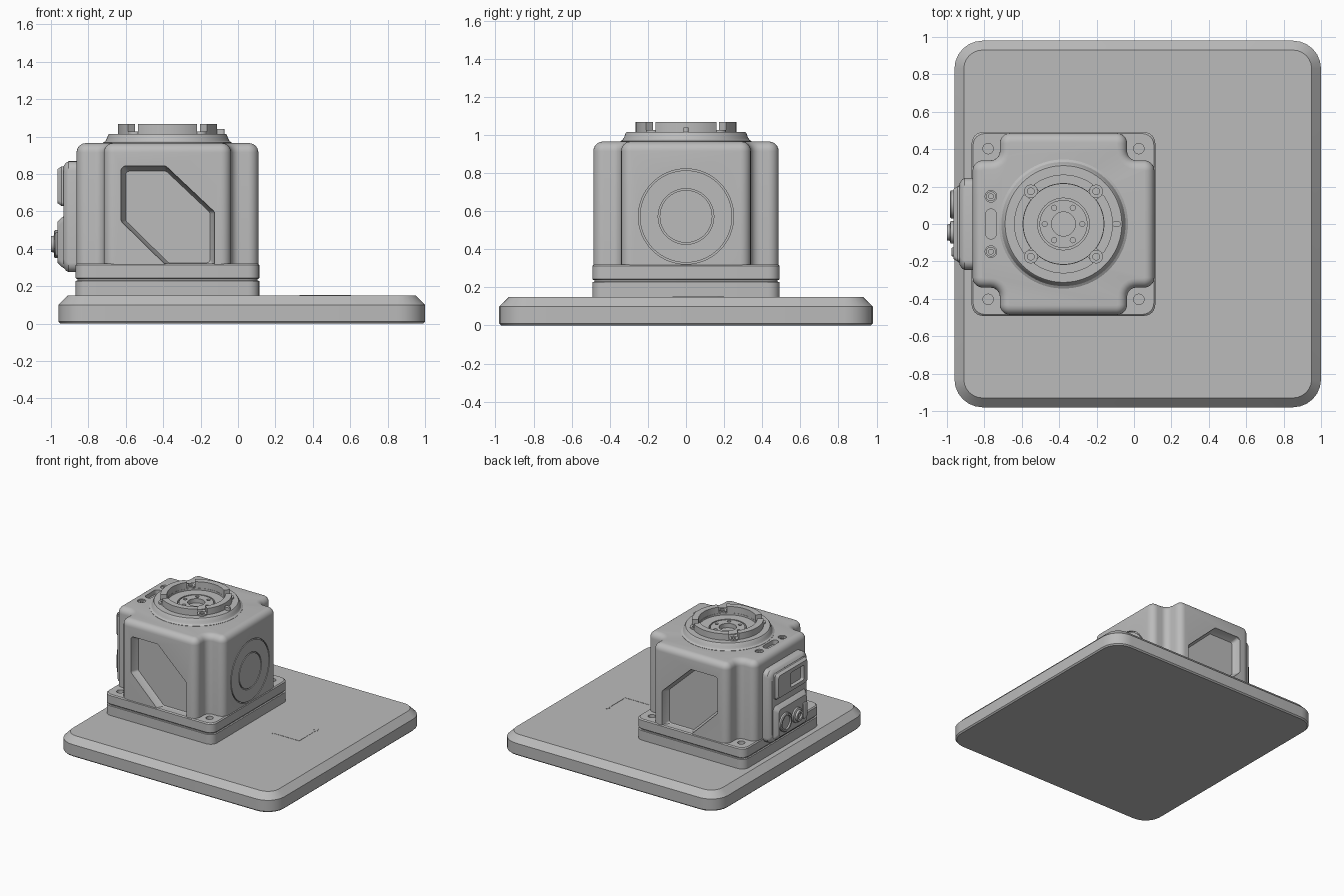
import bpy, bmesh
from math import sin, cos, tan, pi, radians
from mathutils import Vector, Matrix

cube = bpy.data.objects.get("Cube")
if cube:
    bpy.data.objects.remove(cube, do_unlink=True)

mat = bpy.data.materials.new("machined grey")
mat.use_nodes = True
GREY = (0.5, 0.5, 0.5, 1)
mat.diffuse_color = GREY
mat.node_tree.nodes["Principled BSDF"].inputs["Base Color"].default_value = GREY

CX = -0.377          # centre of the housing
parts = []


def frame(u, v, w, origin=(0, 0, 0)):
    m = Matrix((u, v, w)).transposed().to_4x4()
    m.translation = origin
    return m


X, Y, Z = Vector((1, 0, 0)), Vector((0, 1, 0)), Vector((0, 0, 1))
UP = frame(X, Y, Z, (CX, 0, 0))
WORLD = Matrix.Identity(4)


def round_poly(pts, radii, seg=6):
    """Closed outline with every corner rounded by its own radius."""
    if not isinstance(radii, (list, tuple)):
        radii = [radii] * len(pts)
    out = []
    for i, r in enumerate(radii):
        p = Vector(pts[i])
        a = (Vector(pts[i - 1]) - p).normalized()
        b = (Vector(pts[(i + 1) % len(pts)]) - p).normalized()
        ang = a.angle(b)
        c = p + (a + b).normalized() * r / sin(ang / 2)
        v0, v1 = p + a * r / tan(ang / 2) - c, p + b * r / tan(ang / 2) - c
        w = pi - ang
        for k in range(seg + 1):
            s = k / seg
            out.append(c + (v0 * sin((1 - s) * w) + v1 * sin(s * w)) / sin(w))
    return out


def rect(x0, x1, y0, y1, r, inset=0):
    x0, x1, y0, y1 = x0 + inset, x1 - inset, y0 + inset, y1 - inset
    return round_poly([(x0, y0), (x1, y0), (x1, y1), (x0, y1)], r)


def circle(r, c=(0, 0), n=48):
    return [Vector((c[0] + r * cos(2 * pi * k / n), c[1] + r * sin(2 * pi * k / n))) for k in range(n)]


def loft(name, rings, m=WORLD, closed=False, keep=True):
    """Skin a stack of (outline, height) rings; cap the ends or join them."""
    bm = bmesh.new()
    loops = [[bm.verts.new(m @ Vector((p[0], p[1], h))) for p in o] for o, h in rings]
    pairs = list(zip(loops, loops[1:])) + ([(loops[-1], loops[0])] if closed else [])
    for lo, hi in pairs:
        for i in range(len(lo)):
            bm.faces.new((lo[i - 1], lo[i], hi[i], hi[i - 1]))
    if not closed:
        bm.faces.new(loops[0])
        bm.faces.new(loops[-1])
    bmesh.ops.recalc_face_normals(bm, faces=bm.faces)
    mesh = bpy.data.meshes.new(name)
    bm.to_mesh(mesh)
    bm.free()
    ob = bpy.data.objects.new(name, mesh)
    bpy.context.collection.objects.link(ob)
    mesh.materials.append(mat)
    if keep:
        parts.append(ob)
    return ob


def lathe(name, steps, m=UP, c=(0, 0), n=48, closed=False, keep=True):
    return loft(name, [(circle(r, c, n), h) for r, h in steps], m, closed, keep)


def cut(target, cutters):
    for c in cutters:
        mod = target.modifiers.new("cut", 'BOOLEAN')
        mod.operation, mod.solver, mod.object = 'DIFFERENCE', 'EXACT', c
    deps = bpy.context.evaluated_depsgraph_get()
    target.data = bpy.data.meshes.new_from_object(target.evaluated_get(deps))
    target.modifiers.clear()
    for c in cutters:
        bpy.data.objects.remove(c, do_unlink=True)


# Ground plate with chamfered top edge
def plate(i, r):
    return rect(-0.96, 1.0, -0.98, 0.98, r, i)


loft("ground_plate", [(plate(0.01, 0.14), 0), (plate(0, 0.15), 0.01),
                      (plate(0, 0.15), 0.1), (plate(0.05, 0.1), 0.15)])

# Thin corner mark with arrow tips on the plate
T = 0.007
loft("corner_mark", [([(0.36, -0.05 - T), (0.585 + T, -0.05 - T), (0.585 + T, 0.17), (0.585 - T, 0.17),
                       (0.585 - T, -0.05 + T), (0.36, -0.05 + T)], h) for h in (0.148, 0.152)])
for tip, a, b in (((0.33, -0.05), (0.365, -0.07), (0.365, -0.03)),
                  ((0.585, 0.2), (0.565, 0.165), (0.605, 0.165))):
    loft("arrow_tip", [([tip, a, b], h) for h in (0.148, 0.152)])


# Housing foot and bolt flange, parted by a fine groove
def foot(i):
    return rect(-0.491, 0.491, -0.491, 0.491, 0.06, i)


loft("housing_foot", [(foot(0), 0.14), (foot(0), 0.228), (foot(0.01), 0.23), (foot(0.01), 0.245)], UP)
flange = loft("bolt_flange", [(foot(0.006), 0.238), (foot(0), 0.244), (foot(0), 0.312), (foot(0.008), 0.32)], UP)
cut(flange, [lathe("hole", [(0.028, 0.26), (0.028, 0.4)], c=(sx * 0.403, sy * 0.403), n=24, keep=False)
             for sx in (-1, 1) for sy in (-1, 1)])


# Housing: cross-shaped body with rounded top edge
def cross(i):
    a, b = 0.486 - i, 0.34 - i
    pts, radii = [], []
    for k in range(4):
        for p, r in (((a, -b), 0.055 - i), ((a, b), 0.055 - i), ((b, b), 0.05 + i)):
            pts.append(Matrix.Rotation(k * pi / 2, 2) @ Vector(p))
            radii.append(r)
    return round_poly(pts, radii)


R = 0.05
rings = [(cross(0), 0.3)]
for k in range(7):
    t = k / 6 * pi / 2
    rings.append((cross(R * (1 - cos(t))), 0.965 - R + R * sin(t)))
body = loft("housing", rings, UP)

HEX = [(-0.25, 0.27), (-0.01, 0.27), (0.25, 0.025), (0.25, -0.275), (0.005, -0.275), (-0.25, -0.025)]
outer, inner = round_poly(HEX, 0.025), round_poly([Vector(p) * 0.9 for p in HEX], 0.02)
cutters = []
for s in (-1, 1):            # six-sided windows, front and back
    m = frame(X, Z, -s * Y, (CX + 0.002, s * 0.486, 0.572))
    cutters.append(loft("window", [(outer, -0.1), (outer, 0.01), (inner, 0.06)], m, keep=False))
side = frame(Y, Z, X, (CX + 0.486, 0, 0.572))
for r in (0.25, 0.146):      # fine ring grooves in the side cover
    cutters.append(lathe("groove", [(r, -0.012), (r, 0.05), (r - 0.008, 0.05), (r - 0.008, -0.012)],
                         side, n=64, closed=True, keep=False))
SX = -0.765 - CX
cutters.append(loft("slot", [(rect(SX - 0.028, SX + 0.028, -0.08, 0.08, 0.027), h) for h in (0.93, 1.1)],
                    UP, keep=False))
for y in (-0.148, 0.148):
    cutters.append(lathe("screw_well", [(0.031, 0.945), (0.031, 1.1)], c=(SX, y), n=24, keep=False))
cut(body, cutters)
SCREW = [(1, 0), (1, 0.6), (0.5, 0.6), (0.5, 0.1)]
for y in (-0.148, 0.148):
    lathe("top_screw", [(0.026 * r, 0.94 + 0.03 * h) for r, h in SCREW], c=(SX, y), n=24)

# Output collar with filleted foot, stepped recess and centre bore
collar = lathe("output_collar", [(0.345, 0.95), (0.345, 0.967), (0.332, 0.975), (0.324, 0.99), (0.318, 1.008),
                                 (0.312, 1.015), (0.214, 1.015), (0.214, 1.0), (0.138, 1.0), (0.138, 0.975),
                                 (0.128, 0.975), (0.128, 1.0), (0.064, 1.0), (0.064, 0.955)], n=96)
cut(collar, [lathe("hole", [(0.014, 0.97), (0.014, 1.1)], c=(0.1 * cos(k * pi / 3), 0.1 * sin(k * pi / 3)),
                   n=16, keep=False) for k in range(6)])

# Four raised ring segments with a bolt in each gap
for k in range(4):
    span = [radians(90 * k - 37 + 74 * j / 16) for j in range(17)]
    arc = [(0.264 * cos(a), 0.264 * sin(a)) for a in span]
    arc += [(0.216 * cos(a), 0.216 * sin(a)) for a in reversed(span)]
    loft("ring_segment", [(arc, 1.005), (arc, 1.067)], UP)
    lathe("collar_bolt", [(0.036 * r, 1.005 + 0.035 * h) for r, h in SCREW],
          c=(0.247 * cos(radians(90 * k + 45)), 0.247 * sin(radians(90 * k + 45))), n=24)
loft("index_pin", [(rect(0.262, 0.305, -0.014, 0.014, 0.012), h) for h in (1.0, 1.04)], UP)

# Connector panel on the -x side (outlines in y and z, height runs outwards)
OUT = frame(Y, Z, -X)


def tapered(name, y0, y1, z0, z1, r, steps):
    return loft(name, [(rect(y0, y1, z0, z1, r, i), h) for i, h in steps], OUT)


tapered("connector_panel", -0.245, 0.245, 0.275, 0.868, 0.05, [(0, 0.84), (0, 0.905), (0.008, 0.92), (0.025, 0.932)])
box = tapered("upper_socket", -0.2, 0.2, 0.63, 0.84, 0.02, [(0, 0.92), (0, 0.945), (0.015, 0.966)])
cut(box, [loft("port", [(rect(-0.14, 0.03, 0.675, 0.795, 0.012), h) for h in (0.935, 1.1)], OUT, keep=False)])
tapered("lower_socket", -0.215, 0.215, 0.29, 0.58, 0.03, [(0, 0.92), (0.015, 0.945), (0.035, 0.965)])

# Round plugs and a small upright socket
lathe("large_plug", [(0.075, 0.95), (0.075, 0.978), (0.068, 0.984), (0.055, 0.984), (0.055, 0.97)],
      OUT, c=(0.105, 0.425), n=32)
lathe("centre_plug", [(0.06, 0.95), (0.06, 0.98), (0.045, 0.985), (0.042, 1.0), (0.025, 1.0), (0.025, 0.985)],
      OUT, c=(-0.045, 0.425), n=32)
tapered("small_socket", -0.175, -0.125, 0.36, 0.49, 0.015, [(0, 0.95), (0, 0.972), (0.006, 0.976)])

# Smooth curved surfaces, keep edges sharp
for ob in bpy.context.view_layer.objects:
    ob.select_set(ob in parts)
bpy.context.view_layer.objects.active = parts[0]
bpy.ops.object.shade_smooth_by_angle(angle=radians(30))
